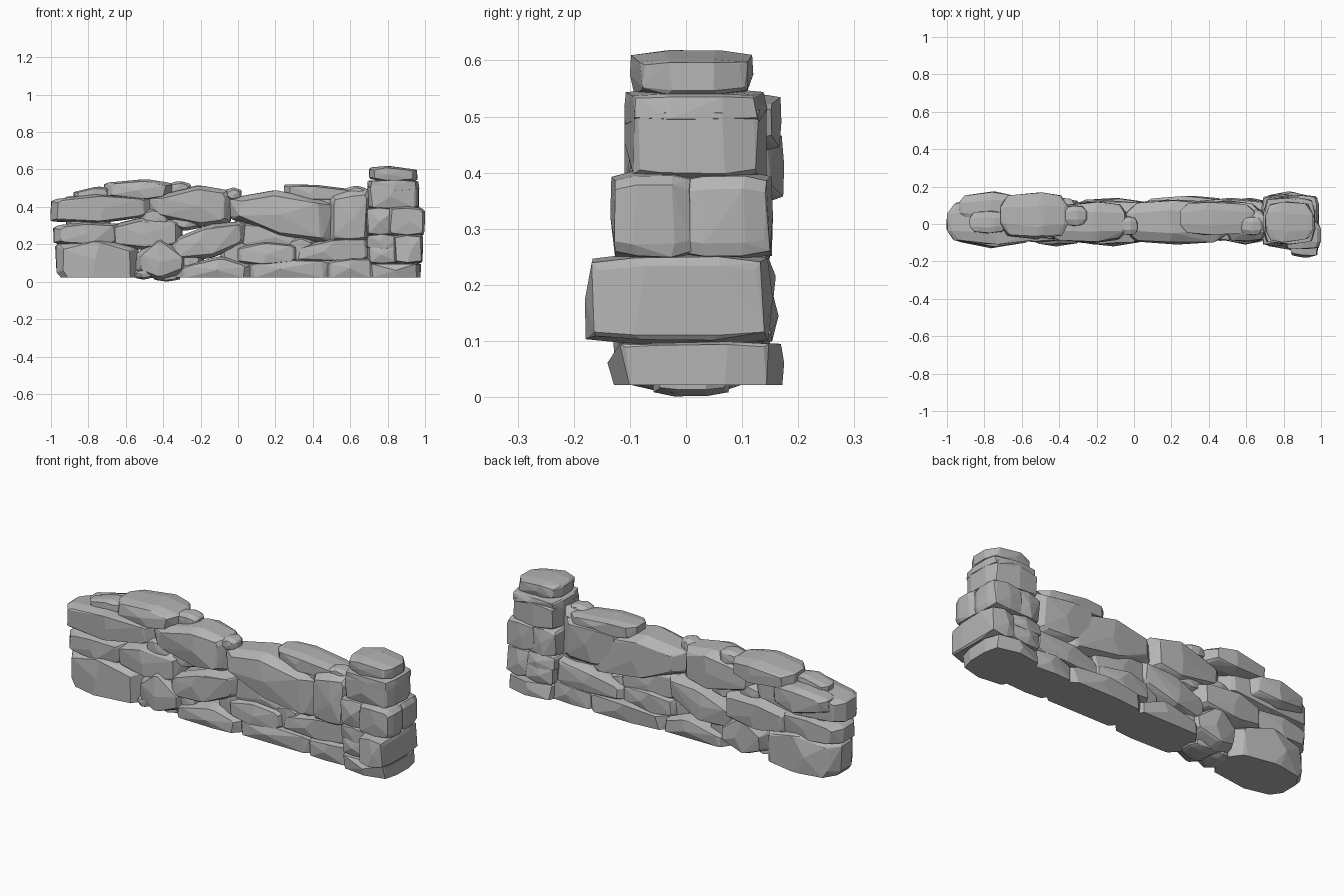
import bpy
import bmesh
import random
from mathutils import Vector

default_cube = bpy.data.objects.get("Cube")
if default_cube:
    bpy.data.objects.remove(default_cube, do_unlink=True)

stone_grey = bpy.data.materials.new("stone_grey")
stone_grey.use_nodes = True
grey = (.46, .46, .46, 1)
stone_grey.diffuse_color = grey
stone_grey.node_tree.nodes["Principled BSDF"].inputs["Base Color"].default_value = grey

GROUND = .022


def chipped(outline, cut):
    """Cut every corner of an outline into a short edge."""
    points = []
    count = len(outline)
    for i, corner in enumerate(outline):
        for neighbour in (outline[i - 1], outline[(i + 1) % count]):
            points.append(corner.lerp(neighbour, cut * random.uniform(.5, 1.3)))
    return points


def stone(name, x, left, mid, right, y, flat=False, cut=.11, face=.8, belly=.2):
    """Chiselled rock: left, mid and right give its bottom and top heights
    (mid starts with its x); y gives its front and back, and belly narrows
    its ends."""
    random.seed(name)
    middle, low, high = mid
    outline = [Vector(p) for p in ((x[0], left[0]), (middle, low), (x[1], right[0]),
                                   (x[1], right[1]), (middle, high), (x[0], left[1]))]
    centre = sum(outline, Vector((0, 0))) / len(outline)
    ring = chipped(outline, cut)
    half_width, depth, core = (x[1] - x[0]) / 2, y[1] - y[0], sum(y) / 2
    bm = bmesh.new()
    # Outer face, two full-width belts, other outer face
    for level, scale in ((.04, face), (.27, 1), (.73, 1), (.96, face)):
        for p in ring:
            q = centre.lerp(p, scale * random.uniform(.95, 1.0))
            if flat and p.y < low + .015:
                q.y = low
            narrow = 1 - belly * ((q.x - sum(x) / 2) / half_width) ** 2
            offset = depth * (level - .5 + random.uniform(-.04, .04)) * narrow
            bm.verts.new((q.x, core + offset, q.y))
    # Off-centre crown on each face
    for end in y:
        bm.verts.new((centre.x + half_width * random.uniform(-.25, .25), end, centre.y))
    hull = bmesh.ops.convex_hull(bm, input=bm.verts)
    spare = {g for g in hull["geom_interior"] + hull["geom_unused"] if isinstance(g, bmesh.types.BMVert)}
    bmesh.ops.delete(bm, geom=list(spare), context="VERTS")
    # Merge near-flat facets into broad chiselled planes
    bmesh.ops.dissolve_limit(bm, angle_limit=.09, verts=bm.verts, edges=bm.edges)
    bmesh.ops.recalc_face_normals(bm, faces=bm.faces)
    mesh = bpy.data.meshes.new(name)
    bm.to_mesh(mesh)
    bm.free()
    mesh.materials.append(stone_grey)
    bpy.context.collection.objects.link(bpy.data.objects.new(name, mesh))


def pebble(name, x, z, y):
    """Small rock with a plain boxy outline."""
    h = (z[1] - z[0]) * .2
    sides = (z[0] + h, z[1] - h)
    stone(name, x, sides, (sum(x) / 2, *z), sides, y, cut=.2, face=.7)


def pillar_stone(name, x, z, y, rise=.01, **shape):
    """Squarer block with a slightly raised middle."""
    stone(name, x, z, (sum(x) / 2, z[0] - rise, z[1] + rise), z, y,
          **{"cut": .1, "face": .88, "belly": .1, **shape})


G = GROUND
# Bottom course
stone("left_base", x=(-.98, -.53), left=(G, .2), mid=(-.76, G, .245), right=(G, .19), y=(-.13, .15), flat=True, belly=.35)
stone("round_base", x=(-.55, -.27), left=(.05, .15), mid=(-.42, .005, .25), right=(.05, .14), y=(-.12, .14))
stone("centre_base", x=(-.34, .08), left=(G, .08), mid=(-.08, G, .14), right=(G, .09), y=(-.12, .14), flat=True)
stone("centre_right_base", x=(.02, .54), left=(G, .1), mid=(.25, G, .125), right=(G, .12), y=(-.1, .15), flat=True)
stone("right_base", x=(.46, .74), left=(G, .11), mid=(.6, G, .13), right=(G, .13), y=(-.11, .14), flat=True)
pebble("base_chip", x=(-.56, -.45), z=(.01, .07), y=(-.1, .06))
pebble("base_sliver", x=(-.45, -.31), z=(0, .05), y=(-.06, .08))

# Second course
stone("left_second", x=(-.99, -.62), left=(.2, .3), mid=(-.8, .19, .325), right=(.2, .31), y=(-.11, .13))
stone("left_second_inner", x=(-.7, -.29), left=(.19, .3), mid=(-.52, .17, .345), right=(.19, .33), y=(-.1, .15))
stone("leaning_middle", x=(-.38, .06), left=(.11, .22), mid=(-.15, .12, .31), right=(.21, .33), y=(-.11, .13))
stone("centre_second", x=(-.03, .34), left=(.1, .19), mid=(.14, .08, .22), right=(.1, .2), y=(-.1, .13))
stone("centre_filler", x=(-.02, .36), left=(.18, .33), mid=(.12, .17, .31), right=(.17, .26), y=(-.07, .11))
stone("right_second", x=(.28, .73), left=(.1, .18), mid=(.5, .1, .235), right=(.11, .25), y=(-.09, .14))

# Small rocks wedged into the joints
pebble("left_joint", x=(-.53, -.36), z=(.28, .4), y=(-.08, .1))
pebble("upper_joint", x=(-.38, -.18), z=(.27, .38), y=(-.07, .1))
pebble("lower_joint", x=(-.36, -.18), z=(.06, .18), y=(-.08, .1))
pebble("centre_joint", x=(-.1, .08), z=(.06, .25), y=(-.07, .09))
pebble("right_joint", x=(.25, .42), z=(.08, .26), y=(-.07, .09))
pebble("slab_joint", x=(-.92, -.68), z=(.28, .36), y=(-.07, .09))

# Third course
stone("left_slab", x=(-1.005, -.46), left=(.32, .44), mid=(-.75, .31, .47), right=(.35, .45), y=(-.11, .13), cut=.08, face=.86)
stone("upper_left", x=(-.48, -.03), left=(.35, .45), mid=(-.2, .29, .52), right=(.31, .49), y=(-.1, .12))
stone("great_middle", x=(-.05, .52), left=(.34, .45), mid=(.2, .24, .49), right=(.2, .43), y=(-.11, .13), cut=.08)
stone("upper_right", x=(.49, .71), left=(.2, .46), mid=(.6, .2, .49), right=(.21, .5), y=(-.1, .09))
stone("upper_filler", x=(.3, .68), left=(.3, .47), mid=(.47, .24, .48), right=(.24, .46), y=(-.05, .125))

# Loose stones along the top
stone("left_cap", x=(-.72, -.35), left=(.45, .53), mid=(-.5, .43, .55), right=(.45, .53), y=(-.08, .17))
stone("back_ledge", x=(-.94, -.6), left=(.38, .45), mid=(-.77, .34, .48), right=(.36, .47), y=(.0, .175), belly=.4)
stone("left_cap_chip", x=(-.88, -.68), left=(.44, .48), mid=(-.75, .44, .51), right=(.44, .5), y=(-.05, .07))
stone("right_cap", x=(.24, .65), left=(.45, .52), mid=(.4, .43, .52), right=(.43, .49), y=(-.06, .12))
pebble("cap_pebble", x=(-.38, -.25), z=(.46, .54), y=(-.01, .1))
pebble("middle_pebble", x=(-.07, .02), z=(.43, .505), y=(-.06, .04))
pebble("right_pebble", x=(.57, .69), z=(.44, .515), y=(-.06, .04))

# End pillar
pillar_stone("pillar_base", x=(.69, .98), z=(G, .1), y=(-.14, .175), rise=0, flat=True, belly=.2)
pillar_stone("pillar_second", x=(.83, .99), z=(.1, .25), y=(-.18, .155))
pillar_stone("pillar_second_inner", x=(.69, .87), z=(.1, .19), y=(-.12, .165))
pillar_stone("pillar_wedge", x=(.68, .87), z=(.18, .25), y=(-.12, .16))
pillar_stone("pillar_third_front", x=(.8, 1.0), z=(.25, .395), y=(-.135, .02), cut=.14)
pillar_stone("pillar_third_back", x=(.8, .99), z=(.25, .395), y=(-.02, .155), cut=.14)
pillar_stone("pillar_third_inner", x=(.68, .84), z=(.25, .395), y=(-.12, .155))
pillar_stone("pillar_fourth", x=(.69, .97), z=(.39, .52), y=(-.11, .145))
pillar_stone("pillar_collar", x=(.69, .97), z=(.49, .54), y=(-.11, .145), belly=.15)
stone("pillar_cap", x=(.7, .96), left=(.55, .61), mid=(.8, .53, .62), right=(.54, .6), y=(-.1, .12))
